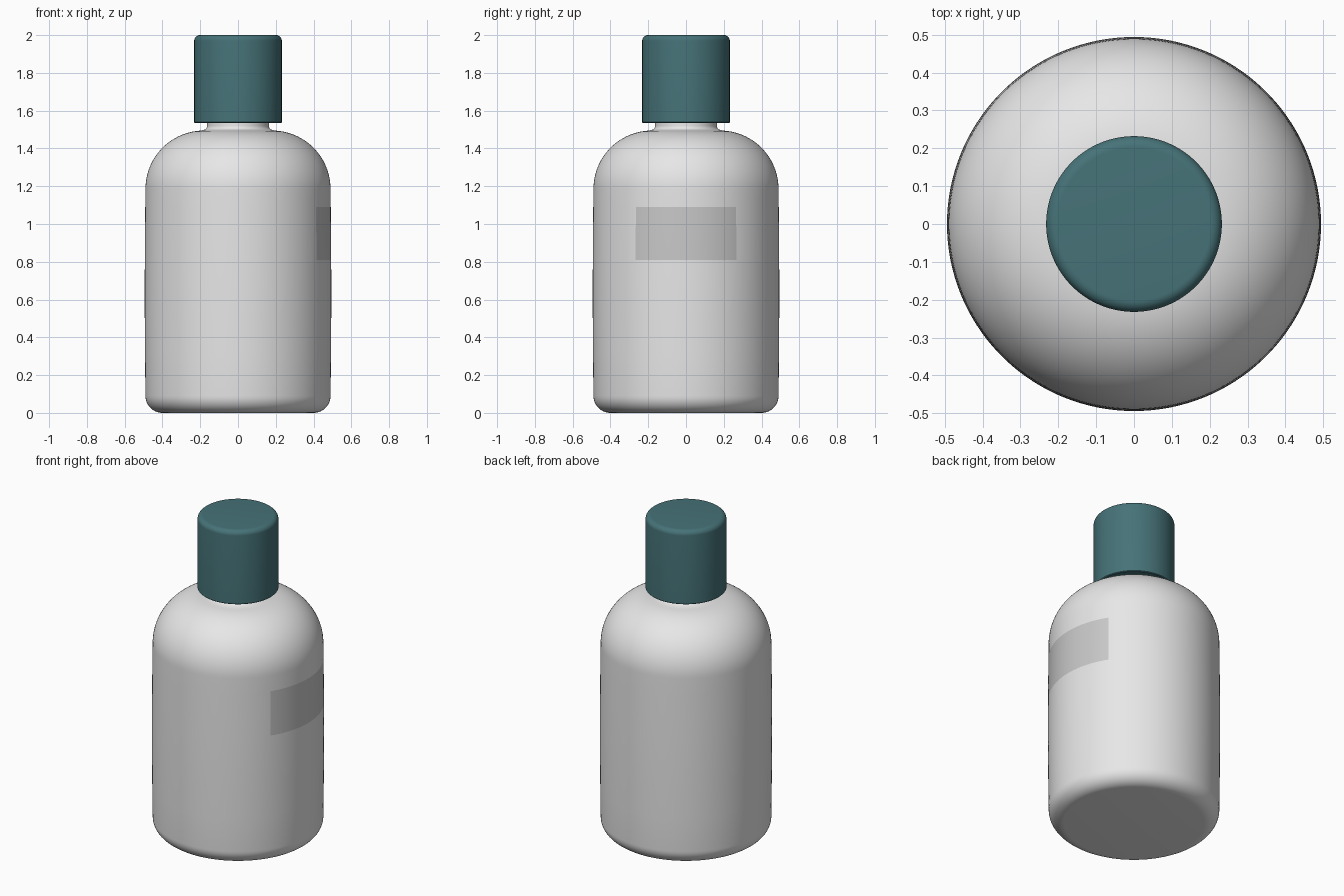
import bpy, bmesh, math

cube = bpy.data.objects.get("Cube")
if cube:
    bpy.data.objects.remove(cube, do_unlink=True)

SIDES = 132


def material(name, colour):
    mat = bpy.data.materials.new(name)
    mat.use_nodes = True
    mat.diffuse_color = (*colour, 1)
    bsdf = next(n for n in mat.node_tree.nodes if n.type == "BSDF_PRINCIPLED")
    bsdf.inputs["Base Color"].default_value = (*colour, 1)
    return mat


def arc(cx, cz, radius, start, end, steps):
    """Points of a rounded corner in the (radius, height) plane."""
    points = []
    for i in range(steps + 1):
        a = math.radians(start + (end - start) * i / steps)
        points.append((cx + radius * math.cos(a), cz + radius * math.sin(a)))
    return points


def lathe(name, profile, materials, rule=None):
    """Spin a profile about z; it starts and ends on the axis."""
    bm = bmesh.new()
    rings = []
    for r, z in profile:
        count = SIDES if r > 0 else 1
        rings.append([bm.verts.new((r * math.cos(math.tau * i / SIDES),
                                    r * math.sin(math.tau * i / SIDES), z))
                      for i in range(count)])
    for low, high in zip(rings, rings[1:]):
        for i in range(SIDES):
            j = (i + 1) % SIDES
            corners = [low[i % len(low)], low[j % len(low)],
                       high[j % len(high)], high[i % len(high)]]
            face = bm.faces.new(list(dict.fromkeys(corners)))
            if rule:
                face.material_index = rule(face.calc_center_median())
    bmesh.ops.recalc_face_normals(bm, faces=bm.faces)
    mesh = bpy.data.meshes.new(name)
    bm.to_mesh(mesh)
    bm.free()
    for mat in materials:
        mesh.materials.append(mat)
    mesh.shade_smooth()
    mesh.set_sharp_from_angle(angle=math.radians(35))
    obj = bpy.data.objects.new(name, mesh)
    bpy.context.collection.objects.link(obj)
    return obj


white = material("white plastic", (0.8, 0.8, 0.8))
grey = material("grey label", (0.58, 0.58, 0.58))
teal = material("teal plastic", (0.061, 0.17, 0.187))

# Bottle: rounded base, faintly bulging wall, domed shoulder, short neck
LABEL_LOW, LABEL_HIGH = 0.81, 1.09
wall = [(0.49 + 0.004 * math.sin(math.pi * (z - 0.1) / 1.08), z)
        for z in (0.3, 0.5, 0.65, LABEL_LOW, 0.95, LABEL_HIGH)]
bottle_profile = ([(0, 0)] + arc(0.4, 0.09, 0.09, -90, 0, 10) + wall
                  + arc(0.18, 1.185, 0.31, 0, 86, 24)
                  + arc(0.185, 1.52, 0.022, 250, 180, 5)
                  + [(0.163, 1.6), (0, 1.6)])


def label_rule(c):
    on_side = c.x > 0 and abs(c.y) < 0.265
    return int(on_side and LABEL_LOW < c.z < LABEL_HIGH)


lathe("bottle_body", bottle_profile, [white, grey], label_rule)

# Screw cap with a softened rim
cap_profile = ([(0, 1.535), (0.228, 1.535), (0.232, 1.539)]
               + arc(0.202, 1.97, 0.03, 0, 90, 8) + [(0, 2)])
lathe("bottle_cap", cap_profile, [teal])
